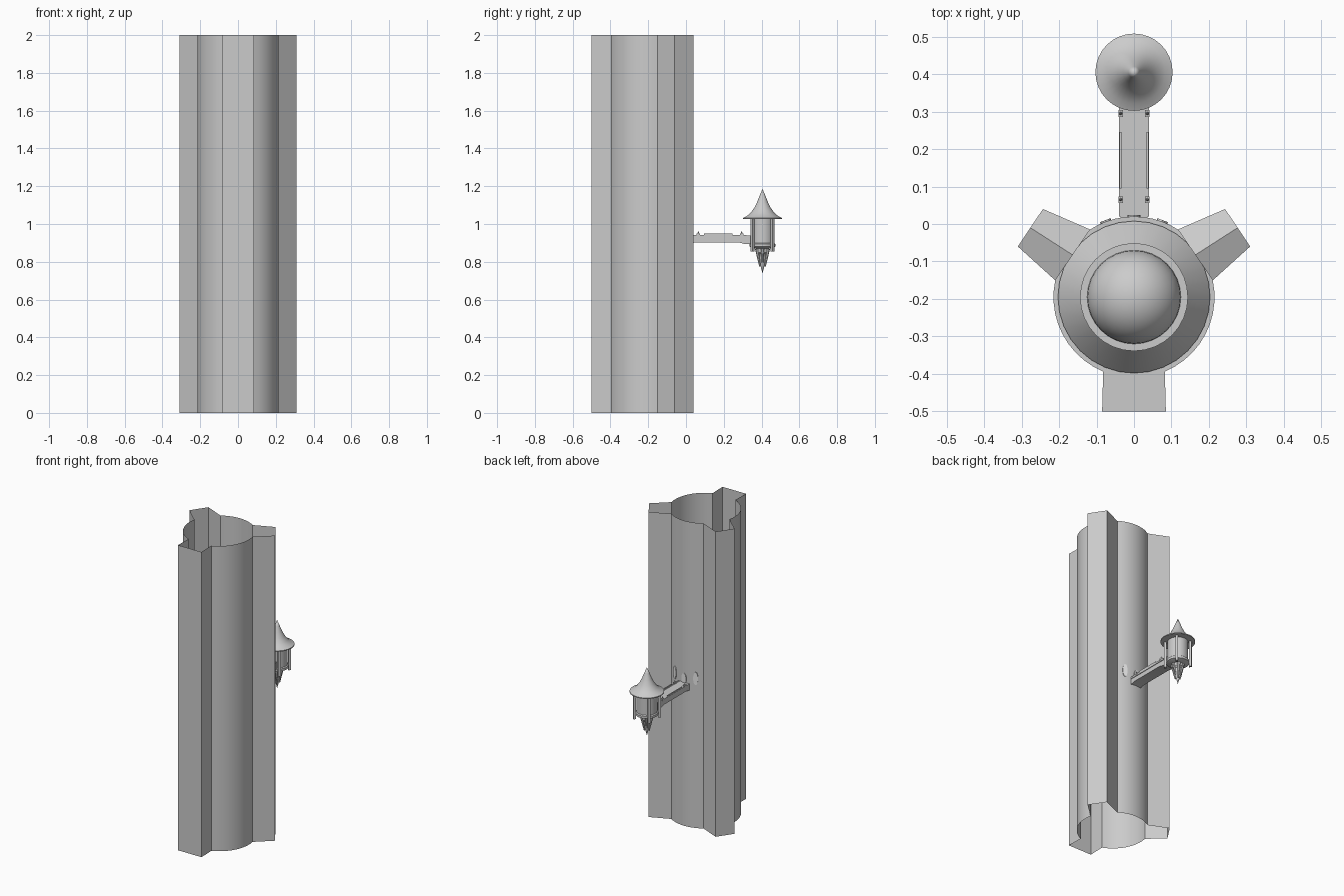
import bpy, bmesh, math
from mathutils import Vector, Matrix

if "Cube" in bpy.data.objects:
    bpy.data.objects.remove(bpy.data.objects["Cube"])

CY, R = -0.195, 0.215        # tower axis and radius
LY = 0.405                   # lantern axis


def material(name, v):
    m = bpy.data.materials.new(name)
    m.use_nodes = True
    m.diffuse_color = (v, v, v, 1)
    m.node_tree.nodes["Principled BSDF"].inputs["Base Color"].default_value = (v, v, v, 1)
    return m


stone = material("grey stone", 0.6)
pale = material("pale glass", 0.8)


def finish(name, bm, mat=stone, angle=35):
    bmesh.ops.remove_doubles(bm, verts=bm.verts, dist=1e-5)
    me = bpy.data.meshes.new(name)
    bm.to_mesh(me)
    bm.free()
    me.materials.append(mat)
    me.shade_smooth()
    me.set_sharp_from_angle(angle=math.radians(angle))
    ob = bpy.data.objects.new(name, me)
    bpy.context.collection.objects.link(ob)
    return ob


def box(bm, center, size, rot=0):
    mat = (Matrix.Translation(center) @ Matrix.Rotation(rot, 4, 'Z')
           @ Matrix.Diagonal((*size, 1)))
    bmesh.ops.create_cube(bm, size=1, matrix=mat)


def lathe(name, profile, y, segs=32):
    bm = bmesh.new()
    vs = [bm.verts.new((r, y, z)) for r, z in profile]
    es = [bm.edges.new(p) for p in zip(vs, vs[1:])]
    bmesh.ops.spin(bm, geom=vs + es, cent=(0, y, 0), axis=(0, 0, 1),
                   angle=math.tau, steps=segs)
    bmesh.ops.remove_doubles(bm, verts=bm.verts, dist=1e-5)
    bmesh.ops.recalc_face_normals(bm, faces=bm.faces)
    return finish(name, bm)


def polar(r, deg):
    a = math.radians(deg)
    return Vector((r * math.cos(a), CY + r * math.sin(a)))


# Tower plan: three curved walls joined by three square buttresses
plan, butts = [], []
for mid, outer in ((-90, [(-0.085, -0.5), (0.085, -0.5)]),
                   (34.5, [(0.31, -0.06), (0.243, 0.04)]),
                   (145.5, [(-0.243, 0.04), (-0.31, -0.06)])):
    half = 22.5
    ring = [polar(R, mid - half), *map(Vector, outer), polar(R, mid + half)]
    butts.append(ring)
    plan += ring
    gap = (270 if mid > 90 else 145.5 if mid > 0 else 34.5) - mid - 2 * half
    plan += [polar(R, mid + half + gap * i / 10) for i in range(1, 10)]

# Open tower shell
bm = bmesh.new()
low = [bm.verts.new((*p, 0)) for p in plan]
high = [bm.verts.new((*p, 2)) for p in plan]
for i in range(len(plan)):
    j = (i + 1) % len(plan)
    bm.faces.new((low[i], low[j], high[j], high[i]))
finish("tower_wall", bm, angle=25)

# Inner floor filling the tower plan
bm = bmesh.new()
bm.faces.new([bm.verts.new((*p, 1.04)) for p in plan])
finish("inner_floor", bm)

# Ridged caps inside the two rear buttresses
bm = bmesh.new()
for a, b, c, d in butts[1:]:
    va, vb, vc, vd = [bm.verts.new((*p, 1.05)) for p in (a, b, c, d)]
    outer = bm.verts.new((*((b + c) / 2), 1.08))
    inner = bm.verts.new((*((a + d) / 2), 1.08))
    bm.faces.new((va, vb, outer, inner))
    bm.faces.new((inner, outer, vc, vd))
finish("buttress_caps", bm, angle=5)

# Hidden inner roof and dome
lathe("inner_roof", [(0.203, 1.05), (0.144, 1.13), (0.144, 1.15), (0.125, 1.15)], CY)
lathe("inner_dome", [(0.125 * math.cos(t * math.pi / 20), 1.15 + 0.125 * math.sin(t * math.pi / 20))
                     for t in range(11)], CY)

# Bridge arm: side profile extruded across its width
bm = bmesh.new()
prof = [(0.015, 0.895), (0.05, 0.902), (0.28, 0.902), (0.315, 0.893), (0.36, 0.893),
        (0.36, 0.94), (0.015, 0.94)]
face = bm.faces.new([bm.verts.new((-0.036, y, z)) for y, z in prof])
ext = bmesh.ops.extrude_face_region(bm, geom=[face])
bmesh.ops.translate(bm, vec=(0.072, 0, 0),
                    verts=[v for v in ext["geom"] if isinstance(v, bmesh.types.BMVert)])
bmesh.ops.recalc_face_normals(bm, faces=bm.faces)
finish("bridge_arm", bm)

# Low rails with small posts
bm = bmesh.new()
for x in (-0.036, 0.036):
    box(bm, (x, 0.17, 0.936), (0.008, 0.3, 0.012))
    box(bm, (x, 0.17, 0.946), (0.005, 0.15, 0.008))
    for y in (0.065, 0.295):
        box(bm, (x, y, 0.944), (0.012, 0.018, 0.012))
        bmesh.ops.create_cone(bm, segments=8, radius1=0.005, radius2=0.001, depth=0.015,
                              matrix=Matrix.Translation((x, y, 0.955)))
finish("bridge_rails", bm)

# Door and two windows as thin arched plates on the rear wall
for name, x, z, w, h in (("door", 0.0, 0.965, 0.034, 0.075),
                         ("left_window", 0.075, 0.98, 0.03, 0.085),
                         ("right_window", -0.075, 0.98, 0.03, 0.085)):
    a = math.asin(x / R)
    place = Matrix.Translation((x, CY + R * math.cos(a), z)) @ Matrix.Rotation(-a, 4, 'Z')
    bm = bmesh.new()
    bmesh.ops.create_cone(bm, cap_ends=True, segments=16, radius1=0.5, radius2=0.5, depth=1,
                          matrix=place @ Matrix.Diagonal((w, 0.008, h, 1))
                          @ Matrix.Rotation(math.pi / 2, 4, 'X'))
    finish(name, bm, pale)

# Turret roof with flared eaves, and its round room
lathe("turret_roof", [(0, 1.187), (0.015, 1.15), (0.029, 1.115), (0.044, 1.085), (0.062, 1.06),
                      (0.083, 1.042), (0.103, 1.032), (0.103, 1.026), (0, 1.026)], LY)
lathe("turret_room", [(0, 1.03), (0.062, 1.03), (0.062, 0.9), (0.068, 0.895),
                      (0.068, 0.88), (0.04, 0.87), (0, 0.87)], LY)

# Four corner posts
bm = bmesh.new()
for sx in (-1, 1):
    for sy in (-1, 1):
        box(bm, (sx * 0.053, LY + sy * 0.053, 0.942), (0.016, 0.016, 0.175), math.pi / 4)
finish("turret_posts", bm)

# Hanging tail: a pointed core wrapped by tapering slats
lathe("turret_tail", [(0.035, 0.88), (0.034, 0.85), (0.024, 0.84), (0.018, 0.8),
                      (0.008, 0.77), (0, 0.738)], LY, 12)
bm = bmesh.new()
for i in range(6):
    spin = Matrix.Translation((0, LY, 0)) @ Matrix.Rotation(math.tau * i / 6, 4, 'Z')
    end = 0.775 if i % 2 else 0.795
    depth = 0.87 - end
    mat = (spin @ Matrix.Translation((0.025, 0, (0.87 + end) / 2))
           @ Matrix.Rotation(0.2, 4, 'Y'))
    bmesh.ops.create_cone(bm, cap_ends=True, segments=6, radius1=0.004, radius2=0.01,
                          depth=depth, matrix=mat)
finish("tail_slats", bm)
